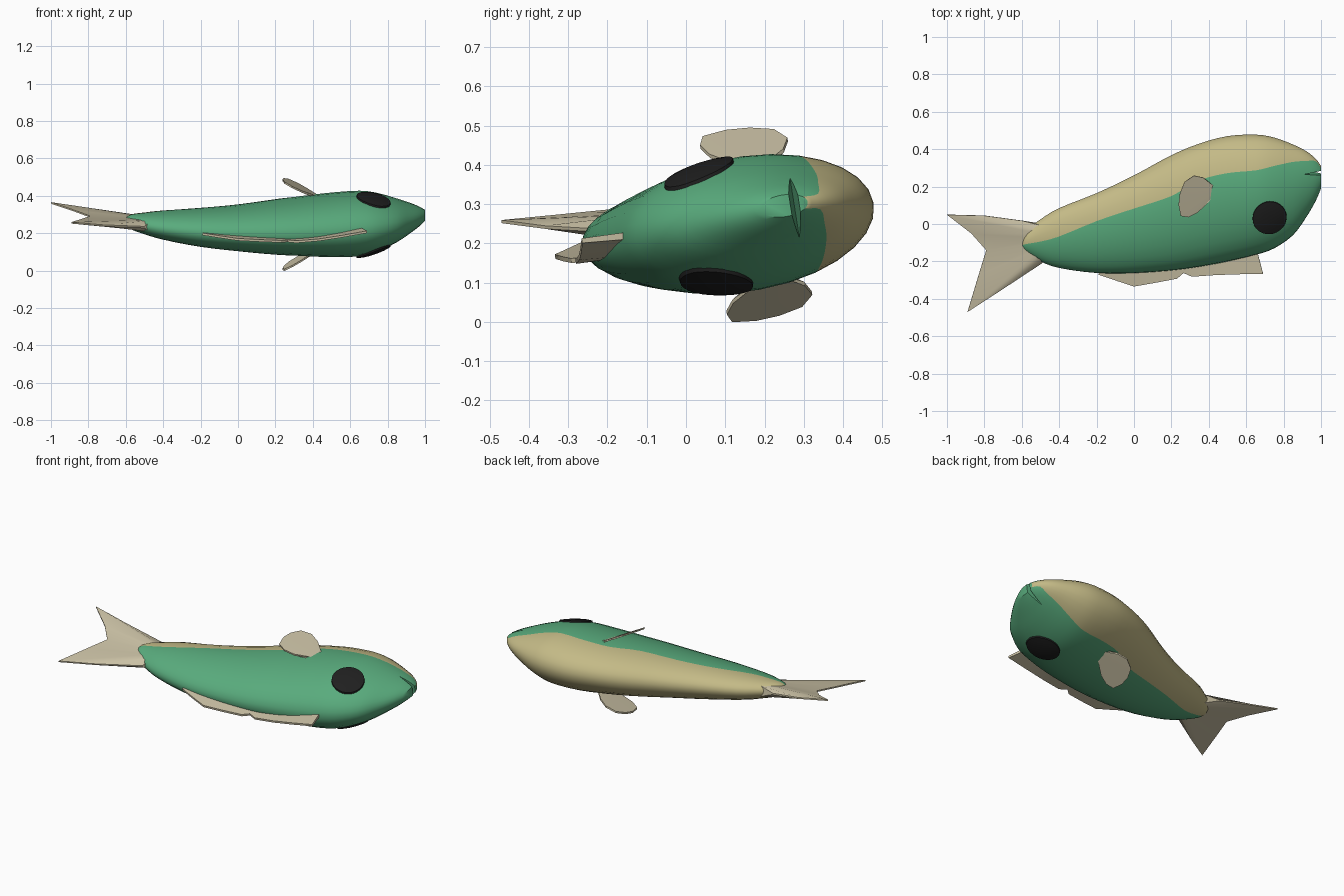
import bpy, bmesh, math

if "Cube" in bpy.data.objects:
    bpy.data.objects.remove(bpy.data.objects["Cube"])

TILT = math.radians(9)


def material(name, rgb):
    m = bpy.data.materials.new(name)
    m.diffuse_color = (*rgb, 1)
    m.use_nodes = True
    m.node_tree.nodes["Principled BSDF"].inputs["Base Color"].default_value = m.diffuse_color
    return m


GREEN = material("green_back", (0.10, 0.41, 0.205))
TAN = material("tan_belly", (0.55, 0.49, 0.24))
FIN = material("pale_fin", (0.60, 0.54, 0.38))
BLACK = material("black_eye", (0.014, 0.014, 0.014))


def place(x, y, w):
    """Side-view point (x, y) with sideways offset w, on the bent, tilted fish."""
    d = x - 0.45
    bend = 0.11 * d * d if d > 0 else 0.05 * (-d) ** 2.6
    return (x, y - w * math.sin(TILT), 0.223 + bend + y * math.tan(TILT) + w * math.cos(TILT))


def make(name, verts, faces, mats, rule=None, smooth=40):
    me = bpy.data.meshes.new(name)
    bm = bmesh.new()
    vs = [bm.verts.new(v) for v in verts]
    for i, f in enumerate(faces):
        face = bm.faces.new([vs[k] for k in f])
        face.material_index = rule(i) if rule else 0
    bmesh.ops.recalc_face_normals(bm, faces=bm.faces)
    bm.to_mesh(me)
    bm.free()
    for m in mats:
        me.materials.append(m)
    ob = bpy.data.objects.new(name, me)
    bpy.context.collection.objects.link(ob)
    if smooth:
        bpy.ops.object.select_all(action='DESELECT')
        ob.select_set(True)
        bpy.context.view_layer.objects.active = ob
        bpy.ops.object.shade_smooth_by_angle(angle=math.radians(smooth))
    return ob


# body stations: x, belly edge, back edge, half width, colour boundary
STATIONS = [
    (-.60, -.08, -.13, .020, -.11), (-.57, -.03, -.158, .040, -.10),
    (-.50, .025, -.20, .056, -.085), (-.40, .085, -.235, .075, -.055),
    (-.20, .165, -.262, .10, .03), (0, .26, -.262, .12, .10),
    (.20, .368, -.248, .142, .17), (.35, .43, -.228, .155, .255),
    (.50, .47, -.20, .167, .295), (.65, .478, -.165, .170, .31),
    (.75, .462, -.13, .150, .33), (.85, .425, -.06, .112, .345),
    (.92, .39, .035, .078, .345), (.97, .35, .12, .050, .34), (1.0, .31, .19, .028, .30)]


def smooth_rows(rows, n=3):
    out = []
    for i in range(len(rows) - 1):
        p = [rows[max(0, i - 1)], rows[i], rows[i + 1], rows[min(len(rows) - 1, i + 2)]]
        for k in range(n):
            t = k / n
            out.append([0.5 * (2 * b + (c - a) * t + (2 * a - 5 * b + 4 * c - d) * t * t
                               + (3 * b - a - 3 * c + d) * t ** 3) for a, b, c, d in zip(*p)])
    return out + [list(rows[-1])]


ROWS = smooth_rows(STATIONS)


def surface_w(x, y):
    """Half width of the body at side-view point (x, y)."""
    for r, s in zip(ROWS, ROWS[1:]):
        if r[0] <= x <= s[0]:
            t = (x - r[0]) / (s[0] - r[0])
            _, top, bot, b, _ = [p + (q - p) * t for p, q in zip(r, s)]
            u = (y - (top + bot) / 2) / ((top - bot) / 2)
            return b * math.sqrt(max(0, 1 - u * u))
    return 0


# body: oval rings with an edge loop running along the colour boundary
NB, NG = 5, 9
N = 2 * (NB + NG)
verts, faces = [], []
for x, top, bot, b, yb in ROWS:
    c, h = (top + bot) / 2, (top - bot) / 2
    a = math.acos(max(-.97, min(.97, (yb - c) / h)))
    half = [a * k / NB for k in range(NB)] + [a + (math.pi - a) * k / NG for k in range(NG)]
    angles = half + [math.pi] + [2 * math.pi - t for t in reversed(half[1:])]
    verts += [place(x, c + h * math.cos(t), b * math.sin(t)) for t in angles]
for i in range(len(ROWS) - 1):
    for k in range(N):
        j = (k + 1) % N
        faces.append((i * N + k, i * N + j, (i + 1) * N + j, (i + 1) * N + k))
sides = len(faces)
faces += [tuple(range(N)), tuple(range((len(ROWS) - 1) * N, len(ROWS) * N))]
body = make("body", verts, faces, [GREEN, TAN],
            lambda i: 1 if i < sides and (i % N < NB or i % N >= N - NB) else 0)

# mouth slit: wedge cut through the snout
tri = [(.91, .277), (1.03, .292), (1.03, .262)]
cutter = make("mouth_cutter", [place(x, y, w) for w in (-.15, .15) for x, y in tri],
              [(0, 1, 2), (3, 4, 5), (0, 1, 4, 3), (1, 2, 5, 4), (2, 0, 3, 5)], [GREEN], smooth=0)
cutter.hide_render = True
cutter.hide_viewport = True
cut = body.modifiers.new("mouth", 'BOOLEAN')
cut.operation = 'DIFFERENCE'
cut.solver = 'EXACT'
cut.object = cutter


def fin(name, a, b, outer, t_base, t_edge, w_of):
    """Tapered plate from base line a-b to an outer outline."""
    n = len(outer)
    base = [(a[0] + (b[0] - a[0]) * i / (n - 1), a[1] + (b[1] - a[1]) * i / (n - 1)) for i in range(n)]
    vs = [place(x, y, w_of(x) + s * t / 2)
          for s in (1, -1) for rail, t in ((base, t_base), (outer, t_edge)) for x, y in rail]
    fs = []
    for i in range(n - 1):
        fs += [(i, i + 1, n + i + 1, n + i), (2 * n + i, 2 * n + i + 1, 3 * n + i + 1, 3 * n + i),
               (n + i, n + i + 1, 3 * n + i + 1, 3 * n + i), (i, i + 1, 2 * n + i + 1, 2 * n + i)]
    fs += [(0, n, 3 * n, 2 * n), (n - 1, 2 * n - 1, 4 * n - 1, 3 * n - 1)]
    make(name, vs, fs, [FIN], smooth=30)


# forked tail
fin("tail_fin", (-.51, .0), (-.47, -.19),
    [(-.60, .018), (-.80, .045), (-1.0, .05), (-.87, -.05), (-.79, -.14),
     (-.83, -.27), (-.89, -.47), (-.72, -.36), (-.50, -.215)], .06, .008, lambda x: 0)

# back fin, gently waved sideways
fin("back_fin", (-.17, -.20), (.65, -.11),
    [(-.19, -.27), (-.09, -.305), (.0, -.335), (.12, -.315), (.23, -.295), (.265, -.265),
     (.31, -.285), (.43, -.275), (.55, -.268), (.69, -.262)], .02, .012,
    lambda x: -.025 * max(0, 1 - abs(x - .3) / .5) + .025 * max(0, (x - .4) / .29))

# side fins and eyes, one on each side
for side, label in ((1, "left"), (-1, "right")):
    fin("side_fin_" + label, (.425, .235), (.425, .165),
        [(.41, .23), (.37, .275), (.32, .29), (.27, .26), (.245, .20), (.238, .14),
         (.25, .08), (.29, .07), (.34, .09), (.41, .165)], .014, .010,
        lambda x: side * (.145 + (.42 - x) * .53))

    # eye: thin disc following the body surface
    SEG, cx, cy = 28, .725, .055
    rings = [(.03, .010), (.06, .010), (.09, .008), (.092, -.008)]
    vs = [place(cx, cy, side * (surface_w(cx, cy) + .010))]
    for r, off in rings:
        for k in range(SEG):
            x = cx + r * math.cos(2 * math.pi * k / SEG)
            y = cy + r * math.sin(2 * math.pi * k / SEG)
            vs.append(place(x, y, side * (surface_w(x, y) + off)))
    fs = [(0, 1 + k, 1 + (k + 1) % SEG) for k in range(SEG)]
    for i in range(len(rings) - 1):
        for k in range(SEG):
            p, q = 1 + i * SEG + k, 1 + i * SEG + (k + 1) % SEG
            fs.append((p, q, q + SEG, p + SEG))
    make("eye_" + label, vs, fs, [BLACK])
